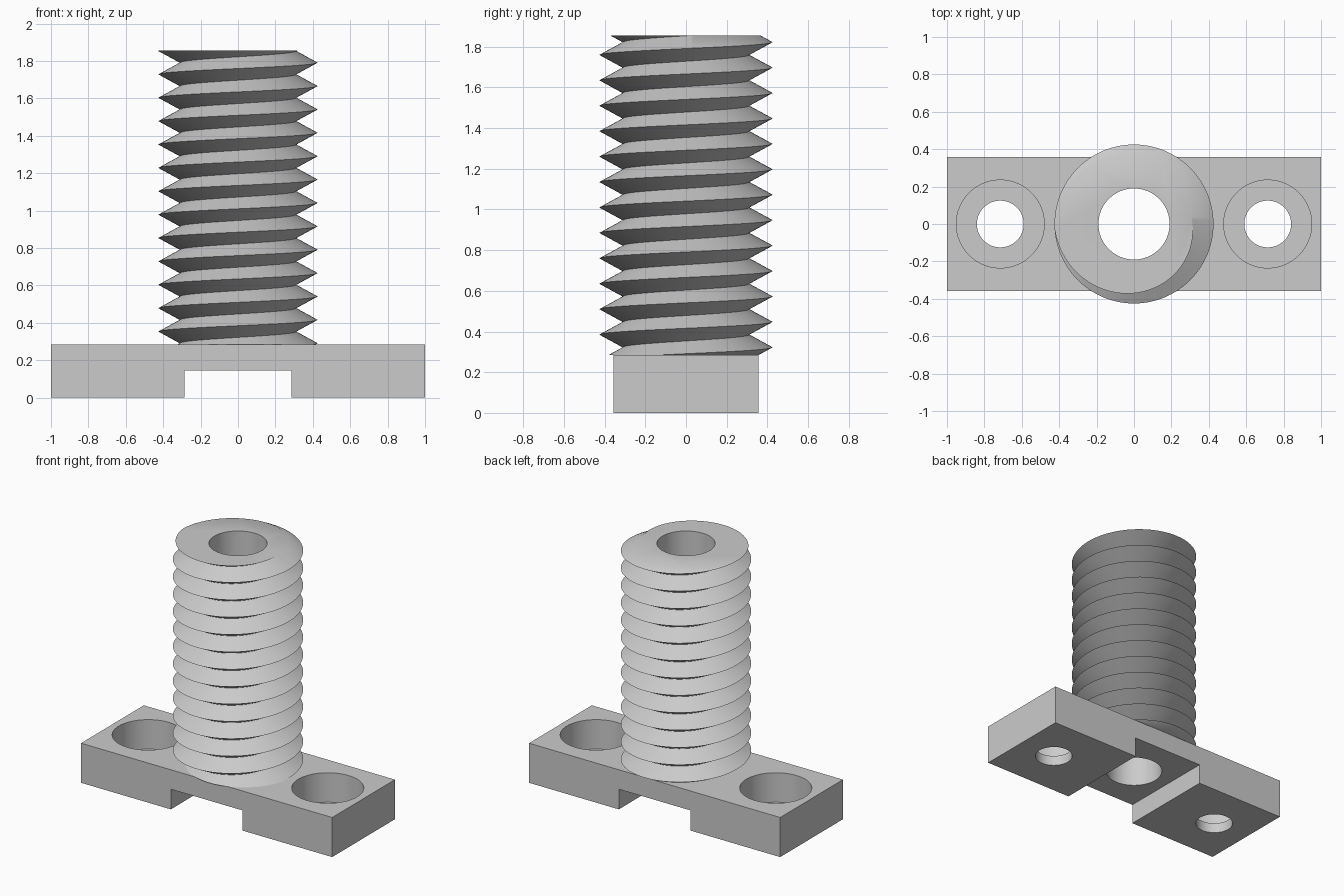
import bpy, bmesh, math

cube = bpy.data.objects.get("Cube")
if cube:
    bpy.data.objects.remove(cube, do_unlink=True)

PLATE_TOP, TOP = 0.285, 1.855
PITCH, CREST, ROOT = 0.125, 0.425, 0.31
SEGMENTS = 96

grey = bpy.data.materials.new("plain_grey")
grey.use_nodes = True
grey.diffuse_color = (0.6, 0.6, 0.6, 1)
grey.node_tree.nodes["Principled BSDF"].inputs["Base Color"].default_value = (0.6, 0.6, 0.6, 1)


def make_object(name, bm):
    bmesh.ops.recalc_face_normals(bm, faces=bm.faces)
    mesh = bpy.data.meshes.new(name)
    bm.to_mesh(mesh)
    bm.free()
    mesh.materials.append(grey)
    obj = bpy.data.objects.new(name, mesh)
    bpy.context.collection.objects.link(obj)
    return obj


def cylinder(name, radius, x, z0, z1):
    bm = bmesh.new()
    bmesh.ops.create_cone(bm, cap_ends=True, segments=SEGMENTS,
                          radius1=radius, radius2=radius, depth=z1 - z0)
    bmesh.ops.translate(bm, verts=bm.verts, vec=(x, 0, (z0 + z1) / 2))
    return make_object(name, bm)


def cut(target, cutter):
    """Subtract a cutter from the target, then discard the cutter."""
    cutter.hide_render = True
    mod = target.modifiers.new("cut", "BOOLEAN")
    mod.operation, mod.solver, mod.object = "DIFFERENCE", "EXACT", cutter
    bpy.ops.object.select_all(action="DESELECT")
    bpy.context.view_layer.objects.active = target
    target.select_set(True)
    bpy.ops.object.modifier_apply(modifier=mod.name)
    bpy.data.objects.remove(cutter, do_unlink=True)


def smooth(obj):
    bpy.ops.object.select_all(action="DESELECT")
    bpy.context.view_layer.objects.active = obj
    obj.select_set(True)
    bpy.ops.object.shade_smooth_by_angle(angle=math.radians(30))


# Base plate: bridge-shaped profile extruded from front to back
bm = bmesh.new()
profile = [(-1, 0), (-0.285, 0), (-0.285, 0.145), (0.285, 0.145),
           (0.285, 0), (1, 0), (1, PLATE_TOP), (-1, PLATE_TOP)]
face = bm.faces.new([bm.verts.new((x, -0.357, z)) for x, z in profile])
extruded = bmesh.ops.extrude_face_region(bm, geom=[face])["geom"]
bmesh.ops.translate(bm, vec=(0, 0.714, 0),
                    verts=[v for v in extruded if isinstance(v, bmesh.types.BMVert)])
plate = make_object("base_plate", bm)

# Counterbored screw holes and central bore
for x in (-0.715, 0.715):
    cut(plate, cylinder("screw_hole", 0.125, x, -0.1, 0.5))
    cut(plate, cylinder("counterbore", 0.235, x, 0.073, 0.5))
cut(plate, cylinder("plate_bore", 0.19, 0, -0.1, 0.5))
smooth(plate)

# Threaded post: sharp right-handed helix of alternating crests and roots
bm = bmesh.new()
turns = math.ceil((TOP - PLATE_TOP) / PITCH) + 4
crests, roots = [], []
for i in range(turns * SEGMENTS + 1):
    a = 2 * math.pi * i / SEGMENTS
    z = 0.041 + PITCH * i / SEGMENTS
    c, s = math.cos(a), math.sin(a)
    crests.append(bm.verts.new((CREST * c, CREST * s, z)))
    roots.append(bm.verts.new((ROOT * c, ROOT * s, z + PITCH / 2)))
for i in range(len(crests) - 1):
    bm.faces.new((crests[i], crests[i + 1], roots[i + 1], roots[i]))
    j = i + SEGMENTS
    if j + 1 < len(crests):
        bm.faces.new((roots[i], roots[i + 1], crests[j + 1], crests[j]))

# Trim the thread flat at both ends and cap it
for z, direction in ((PLATE_TOP, -1), (TOP, 1)):
    bmesh.ops.bisect_plane(bm, geom=bm.verts[:] + bm.edges[:] + bm.faces[:], dist=1e-5,
                           plane_co=(0, 0, z), plane_no=(0, 0, direction), clear_outer=True)
bmesh.ops.remove_doubles(bm, verts=bm.verts, dist=1e-5)
bmesh.ops.holes_fill(bm, edges=[e for e in bm.edges if e.is_boundary], sides=0)
post = make_object("threaded_post", bm)
cut(post, cylinder("post_bore", 0.19, 0, 0, 2.2))
smooth(post)
